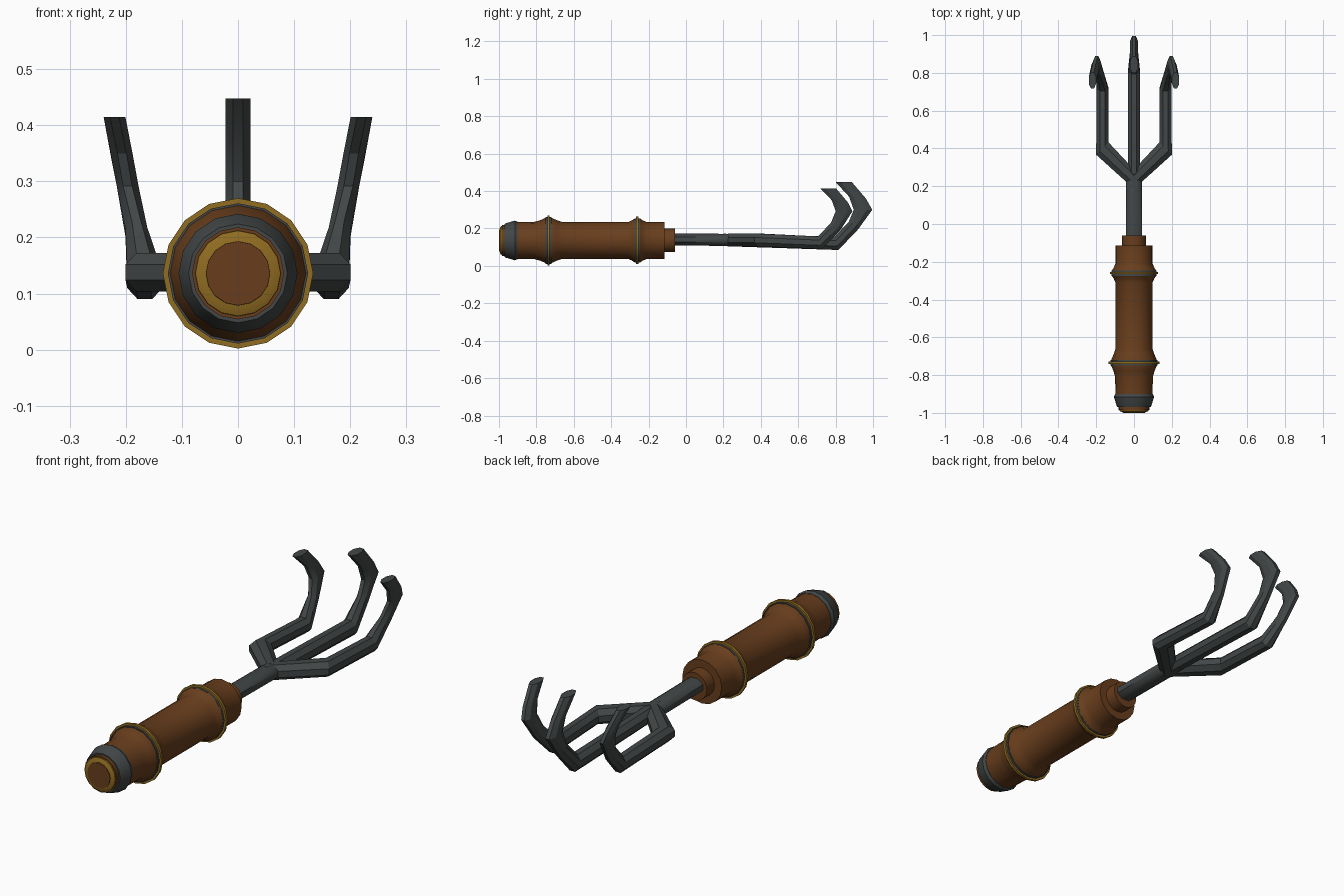
import bpy, bmesh, math
from mathutils import Vector

if "Cube" in bpy.data.objects:
    bpy.data.objects.remove(bpy.data.objects["Cube"])

AXIS_Z = 0.136


def material(name, rgb):
    m = bpy.data.materials.new(name)
    m.diffuse_color = (*rgb, 1)
    m.use_nodes = True
    m.node_tree.nodes["Principled BSDF"].inputs["Base Color"].default_value = m.diffuse_color
    return m


WOOD = material("wood", (0.14, 0.048, 0.012))
STEEL = material("dark_steel", (0.055, 0.062, 0.062))
BRASS = material("brass", (0.28, 0.15, 0.015))


def skin(name, sections, mat, sides, phase=0.0, angle=30):
    """Loft a capped tube through (centre, half axis u, half axis v) sections."""
    bm = bmesh.new()
    rings = []
    for c, u, v in sections:
        c, u, v = Vector(c), Vector(u), Vector(v)
        ring = []
        for i in range(sides):
            a = 2 * math.pi * (i + phase) / sides
            ring.append(bm.verts.new(c + u * math.cos(a) + v * math.sin(a)))
        rings.append(ring)
    for a, b in zip(rings, rings[1:]):
        for i in range(sides):
            j = (i + 1) % sides
            bm.faces.new((a[i], a[j], b[j], b[i]))
    bm.faces.new(rings[0])
    bm.faces.new(rings[-1])
    bmesh.ops.recalc_face_normals(bm, faces=bm.faces[:])
    me = bpy.data.meshes.new(name)
    bm.to_mesh(me)
    bm.free()
    me.materials.append(mat)
    ob = bpy.data.objects.new(name, me)
    bpy.context.collection.objects.link(ob)
    bpy.ops.object.select_all(action='DESELECT')
    bpy.context.view_layer.objects.active = ob
    ob.select_set(True)
    bpy.ops.object.shade_smooth_by_angle(angle=math.radians(angle))
    return ob


def lathe(name, profile, mat):
    """Turn a (y, radius) profile around the handle axis."""
    return skin(name, [((0, y, AXIS_Z), (r, 0, 0), (0, 0, r)) for y, r in profile], mat, 16)


# Turned wooden grip with two flared collars
lathe("wooden_grip", [
    (-0.91, 0.098), (-0.81, 0.10), (-0.78, 0.108), (-0.75, 0.121), (-0.72, 0.121),
    (-0.69, 0.108), (-0.66, 0.098), (-0.31, 0.098), (-0.29, 0.107), (-0.275, 0.117),
    (-0.245, 0.117), (-0.23, 0.107), (-0.21, 0.099), (-0.115, 0.099)], WOOD)
lathe("front_collar", [(-0.13, 0.063), (-0.06, 0.063)], WOOD)

# Butt end: steel band, wooden plug, brass rim and centre disc
lathe("butt_band", [(-0.97, 0.088), (-0.96, 0.093), (-0.915, 0.106), (-0.90, 0.10)], STEEL)
lathe("butt_plug", [(-0.96, 0.082), (-0.985, 0.082)], WOOD)
lathe("butt_rim", [(-0.98, 0.077), (-0.99, 0.076), (-0.997, 0.06)], BRASS)
lathe("butt_disc", [(-0.99, 0.058), (-1.0, 0.057)], WOOD)

# Brass rings, each seated on a steel band
for label, y, r in (("rear", -0.735, 0.134), ("front", -0.26, 0.127)):
    lathe(label + "_ring_band", [(y - 0.015, r - 0.009), (y + 0.015, r - 0.009)], STEEL)
    lathe(label + "_brass_ring", [(y - 0.006, r), (y + 0.006, r)], BRASS)


def hook(pairs, half_width, x_of_z):
    """Sections of a curled tine from inner and outer (y, z) outline points."""
    out = []
    for (yi, zi), (yo, zo) in pairs:
        cz = (zi + zo) / 2
        out.append(((x_of_z(cz), (yi + yo) / 2, cz), (half_width, 0, 0),
                    (0, (yi - yo) / 2 * 1.08, (zi - zo) / 2 * 1.08)))
    return out


# Shaft
skin("shaft", [((0, -0.08, 0.142), (0.047, 0, 0), (0, 0, 0.035)),
               ((0, 0.23, 0.139), (0.047, 0, 0), (0, 0, 0.035)),
               ((0, 0.29, 0.137), (0.03, 0, 0), (0, 0, 0.03))], STEEL, 8, 0.5, 50)

# Middle tine
middle = [((0, 0.20, 0.139), (0.036, 0, 0), (0, 0, 0.036))]
middle += hook([((0.795, 0.157), (0.815, 0.085))], 0.035, lambda z: 0)
middle += hook([((0.87, 0.235), (0.92, 0.195)), ((0.897, 0.30), (0.996, 0.30)),
                ((0.872, 0.37), (0.962, 0.36)), ((0.80, 0.448), (0.887, 0.448))],
               0.024, lambda z: 0)
skin("middle_tine", middle, STEEL, 8, 0.5, 25)

# Side tines, mirrored: branch out, run forward, then curl up and splay
for label, s in (("left", -1), ("right", 1)):
    up = (0, 0, 0.037)
    side = [((0, 0.235, 0.138), (s * 0.028, -0.028, 0), up),
            ((s * 0.168, 0.40, 0.138), (s * 0.035, -0.036, 0), up)]

    def lean(z, s=s):
        return s * (0.166 + max(0, z - 0.13) * 0.19)

    side += hook([((0.705, 0.158), (0.725, 0.09))], s * 0.034, lean)
    side += hook([((0.775, 0.23), (0.825, 0.19)), ((0.80, 0.292), (0.89, 0.292)),
                  ((0.78, 0.35), (0.865, 0.34)), ((0.717, 0.415), (0.802, 0.415))],
                 s * 0.021, lean)
    skin(label + "_tine", side, STEEL, 8, 0.5, 25)
